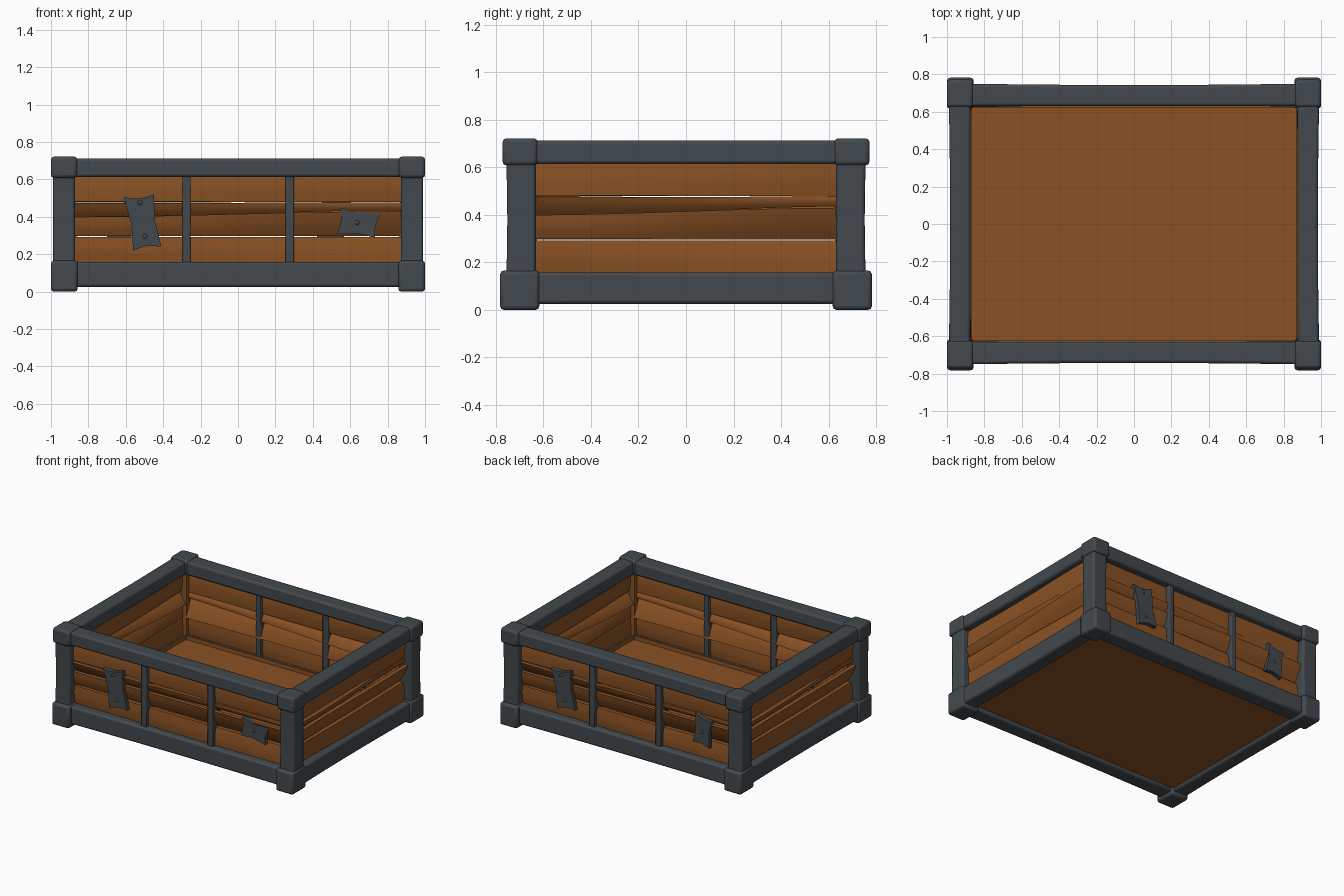
import bpy, bmesh, math
from mathutils import Matrix, Vector

if "Cube" in bpy.data.objects:
    bpy.data.objects.remove(bpy.data.objects["Cube"])


def material(name, rgb):
    m = bpy.data.materials.new(name)
    m.diffuse_color = (*rgb, 1)
    m.use_nodes = True
    m.node_tree.nodes["Principled BSDF"].inputs["Base Color"].default_value = m.diffuse_color
    return m


WOOD = material("brown wood", (0.255, 0.083, 0.017))
IRON = material("dark iron", (0.055, 0.066, 0.075))


def finish(bm, name, mat, rot=0.0, bevel=0.0):
    bmesh.ops.transform(bm, matrix=Matrix.Rotation(rot, 4, 'Z'), verts=bm.verts)
    bmesh.ops.recalc_face_normals(bm, faces=bm.faces)
    me = bpy.data.meshes.new(name)
    bm.to_mesh(me)
    bm.free()
    me.materials.append(mat)
    ob = bpy.data.objects.new(name, me)
    bpy.context.collection.objects.link(ob)
    if bevel:
        b = ob.modifiers.new("soft edges", 'BEVEL')
        b.width, b.segments = bevel, 2
        b.limit_method, b.angle_limit = 'ANGLE', math.radians(40)
    return ob


def box(name, lo, hi, mat, rot=0.0, bevel=0.0, axis=None, bow=0.0, side=None):
    """Box from lo to hi; optionally bowed along an axis towards `side`."""
    lo, hi = Vector(lo), Vector(hi)
    mid, size = (lo + hi) / 2, hi - lo
    bm = bmesh.new()
    bmesh.ops.create_cube(bm, size=1)
    for v in bm.verts:
        v.co = mid + Vector(a * b for a, b in zip(v.co, size))
    if axis is not None:
        n = Vector([float(i == axis) for i in range(3)])
        for k in range(1, 8):
            bmesh.ops.bisect_plane(bm, geom=bm.verts[:] + bm.edges[:] + bm.faces[:],
                                   plane_co=lo + n * size[axis] * k / 8, plane_no=n)
        for v in bm.verts:
            t = (v.co[axis] - mid[axis]) / (size[axis] / 2)
            out = (v.co - mid).dot(Vector(side)) > 0
            if out:
                v.co -= Vector(side) * bow * (1 - t * t)
    return finish(bm, name, mat, rot, bevel)


def plank(name, half, dist, rot, z0, z1, tilt0, tilt1, skew0=0.0, skew1=0.0):
    """Warped board: tilt runs from tilt0 to tilt1 along the length."""
    bm = bmesh.new()
    n, th, rings = 14, 0.03, []
    for i in range(n + 1):
        t = i / n
        s = t * t * (3 - 2 * t)
        tilt = tilt0 + (tilt1 - tilt0) * s
        a, b = z0 + skew0 * s, z1 + skew1 * s
        wave = 0.004 * math.sin(7 * t + 30 * z0)
        pts = []
        for sgn, vs in ((1, (0, 0.33, 0.67, 1)), (-1, (1, 0.67, 0.33, 0))):
            for v in vs:
                d = dist + sgn * th / 2 + tilt * (v - 0.5) + wave
                d += sgn * 0.008 * (1 - (2 * v - 1) ** 2)
                pts.append(bm.verts.new(((2 * t - 1) * half, -d, a + (b - a) * v)))
        rings.append(pts)
    for r, q in zip(rings, rings[1:]):
        for j in range(8):
            k = (j + 1) % 8
            bm.faces.new((r[j], r[k], q[k], q[j]))
    bm.faces.new(rings[0])
    bm.faces.new(rings[-1])
    return finish(bm, name, WOOD, rot)


def patch(name, corners, rivets, rot, turn=0.0):
    """Iron plate with concave sides and domed rivets."""
    c = sum((Vector(p) for p in corners), Vector((0, 0))) / 4
    m = Matrix.Rotation(turn, 2)
    fix = lambda p: c + m @ (Vector(p) - c)
    bm = bmesh.new()
    pts = []
    for i in range(4):
        a, b = fix(corners[i]), fix(corners[(i + 1) % 4])
        pts.append(a)
        for t in (0.25, 0.5, 0.75):
            p = a.lerp(b, t)
            pts.append(p + (c - p).normalized() * 0.056 * t * (1 - t))
    f = bm.faces.new([bm.verts.new((p.x, -0.727, p.y)) for p in pts])
    ext = bmesh.ops.extrude_face_region(bm, geom=[f])
    for v in ext["geom"]:
        if isinstance(v, bmesh.types.BMVert):
            v.co.y += 0.03
    for r in rivets:
        p = fix(r)
        bmesh.ops.create_uvsphere(
            bm, u_segments=10, v_segments=6, radius=0.013,
            matrix=Matrix.Translation((p.x, -0.727, p.y)) @ Matrix.Diagonal((1, 0.6, 1, 1)))
    return finish(bm, name, IRON, rot)


# floor
box("floor", (-0.89, -0.65, 0.05), (0.89, 0.65, 0.135), WOOD)

# four walls, each made as a front wall and turned into place
walls = [("front", 0, 0.88, 0.675), ("right", 1, 0.65, 0.92),
         ("back", 2, 0.88, 0.675), ("left", 3, 0.65, 0.92)]
for side, q, half, dist in walls:
    rot = q * math.pi / 2
    inner = dist - 0.045
    outer = 0.75 if q % 2 == 0 else 0.99
    # iron rails
    box(side + "_bottom_rail", (-half, -outer, 0.025), (half, -inner, 0.158), IRON,
        rot, 0.014, 0, 0.008, (0, -1, 0))
    box(side + "_top_rail", (-half, -outer, 0.613), (half, -inner, 0.713), IRON,
        rot, 0.014, 0, 0.007, (0, -1, 0))
    # wooden lining along the foot of the wall
    box(side + "_skirting", (-half, -inner - 0.005, 0.06), (half, -inner + 0.006, 0.165), WOOD, rot)
    # boards
    plank(side + "_top_board", half, dist, rot, 0.482, 0.635, -0.012, 0.01, -0.004, 0)
    plank(side + "_upper_board", half, dist, rot, 0.39, 0.473, 0.06, 0.012, 0.045, 0.004)
    plank(side + "_lower_board", half, dist, rot, 0.298, 0.40, 0.025, 0.07, -0.002, 0.03)
    plank(side + "_bottom_board", half, dist, rot, 0.14, 0.292, 0.01, -0.012)
    if q % 2 == 0:
        # upright bars and iron patches
        for x in (-0.275, 0.277):
            box(side + "_bar", (x - 0.022, -0.727, 0.15), (x + 0.022, -0.637, 0.625), IRON, rot, 0.006)
        patch(side + "_tall_patch", [(-0.61, 0.505), (-0.45, 0.52), (-0.41, 0.24), (-0.56, 0.22)],
              [(-0.525, 0.475), (-0.497, 0.295)], rot)
        patch(side + "_small_patch", [(0.545, 0.447), (0.767, 0.422), (0.733, 0.288), (0.528, 0.308)],
              [(0.637, 0.37)], rot, 0 if q == 0 else math.pi / 2)

# corner posts with wooden inner faces, and corner blocks
for sx in (-1, 1):
    for sy in (-1, 1):
        def corner(name, x0, x1, y0, y1, z0, z1, mat, bevel, **kw):
            xs, ys = sorted((sx * x0, sx * x1)), sorted((sy * y0, sy * y1))
            box(name, (xs[0], ys[0], z0), (xs[1], ys[1], z1), mat, 0, bevel, **kw)
        corner("corner_post", 0.872, 0.99, 0.632, 0.758, 0.1, 0.66, IRON, 0.012,
               axis=2, bow=0.006, side=(0, sy, 0))
        corner("inner_corner_strip", 0.866, 0.9, 0.626, 0.66, 0.12, 0.615, WOOD, 0)
        corner("bottom_corner_block", 0.857, 1.0, 0.617, 0.782, 0.0, 0.166, IRON, 0.016)
        corner("top_corner_block", 0.86, 1.0, 0.624, 0.772, 0.608, 0.722, IRON, 0.016)

# smooth shading with crisp edges
for o in bpy.context.scene.objects:
    o.select_set(True)
    bpy.context.view_layer.objects.active = o
bpy.ops.object.shade_smooth_by_angle(angle=math.radians(35))
